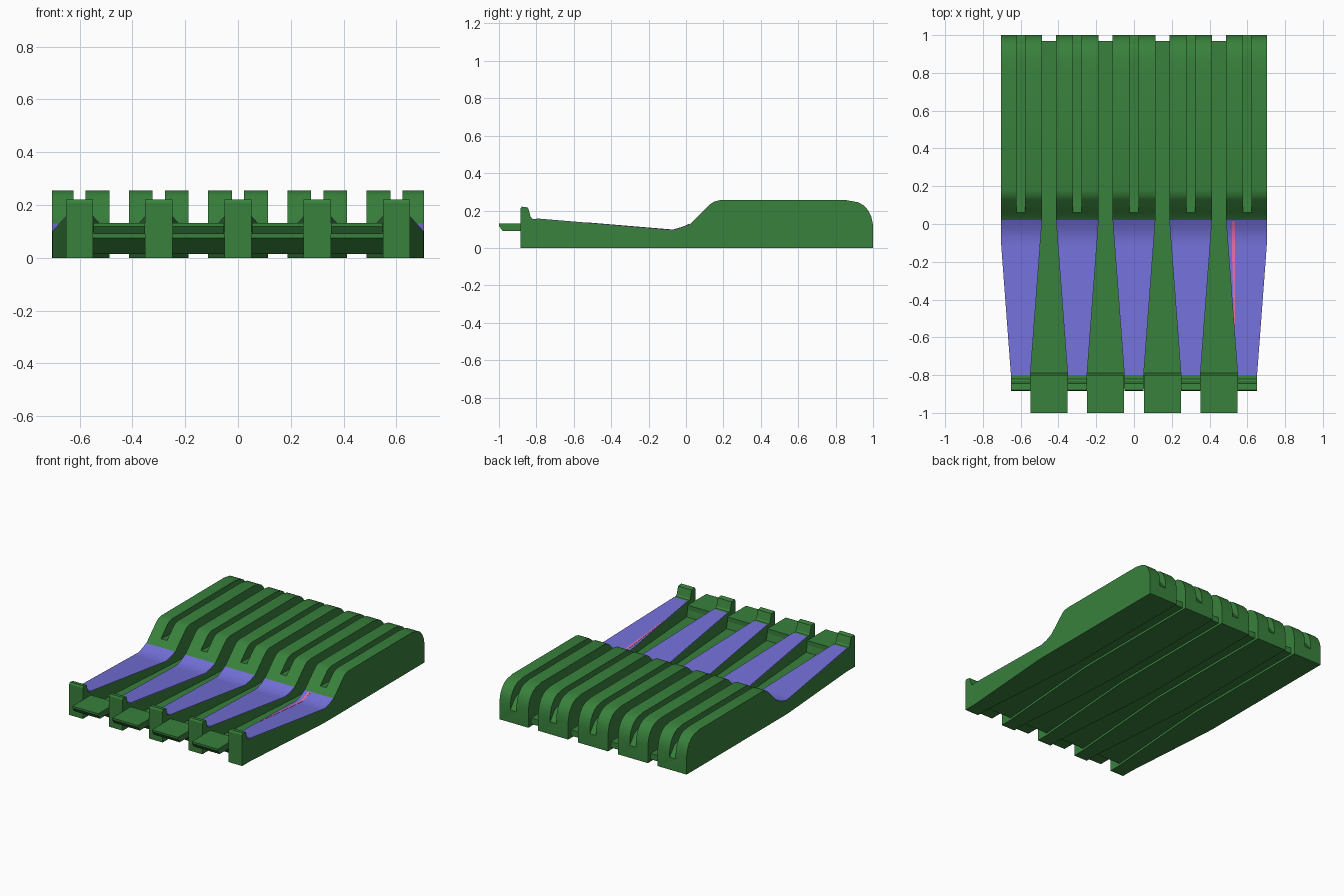
import bpy, bmesh, math

if "Cube" in bpy.data.objects:
    bpy.data.objects.remove(bpy.data.objects["Cube"])


def material(name, rgb):
    m = bpy.data.materials.new(name)
    m.diffuse_color = (*rgb, 1)
    m.use_nodes = True
    m.node_tree.nodes["Principled BSDF"].inputs["Base Color"].default_value = m.diffuse_color
    return m


GREEN = material("green", (0.04, 0.22, 0.045))
BLUE = material("violet blue", (0.17, 0.16, 0.68))
PINK = material("pink", (0.75, 0.16, 0.38))


def loft(name, sections, mat):
    """Skin a list of closed sections, all with the same point count."""
    bm = bmesh.new()
    rings = [[bm.verts.new(p) for p in s] for s in sections]
    n = len(rings[0])
    for a, b in zip(rings, rings[1:]):
        for i in range(n):
            j = (i + 1) % n
            bm.faces.new((a[i], a[j], b[j], b[i]))
    bm.faces.new(rings[0])
    bm.faces.new(rings[-1])
    bmesh.ops.remove_doubles(bm, verts=bm.verts, dist=1e-5)
    bmesh.ops.dissolve_degenerate(bm, edges=bm.edges, dist=1e-5)
    bmesh.ops.recalc_face_normals(bm, faces=bm.faces)
    me = bpy.data.meshes.new(name)
    bm.to_mesh(me)
    bm.free()
    me.materials.append(mat)
    ob = bpy.data.objects.new(name, me)
    bpy.context.collection.objects.link(ob)
    bpy.context.view_layer.objects.active = ob
    bpy.ops.object.select_all(action='DESELECT')
    ob.select_set(True)
    bpy.ops.object.shade_smooth_by_angle(angle=math.radians(25))
    return ob


def lerp_table(table, y):
    if y <= table[0][0]:
        return table[0][1]
    for (a, u), (b, v) in zip(table, table[1:]):
        if y <= b:
            return u + (v - u) * (y - a) / (b - a)
    return table[-1][1]


# Side profile of the rails: front lip, dipping tray, raised rounded back
TOP = [(-0.885, 0.21), (-0.878, 0.221), (-0.845, 0.216), (-0.83, 0.165),
       (-0.82, 0.156), (-0.8, 0.155), (-0.12, 0.098), (-0.07, 0.094),
       (-0.02, 0.108), (0.02, 0.126), (0.06, 0.165), (0.13, 0.234),
       (0.15, 0.248), (0.18, 0.255), (0.86, 0.255), (0.92, 0.244),
       (0.95, 0.228), (0.975, 0.2), (0.99, 0.17), (1.0, 0.125)]
GAP = [(-0.8, 0.0985), (0.02, 0.037)]            # half width of the channels
SLOT = [(0.06, 0.165), (0.1, 0.16), (0.94, 0.16), (1.0, 0.085)]  # slot floor
EDGE, SLOT_W = 0.705, 0.023


def limits(c, y):
    g = lerp_table(GAP, y)
    return max(-EDGE, c - 0.15 + g), min(EDGE, c + 0.15 - g)


def plate(name, rows, mat, lift, thick):
    """Thin sheet lying on the tray; rows hold (y, left, right)."""
    secs = []
    for y, l, r in rows:
        z = lerp_table(TOP, y)
        secs.append([(l, y, z + lift - thick), (l, y, z + lift),
                     (r, y, z + lift), (r, y, z + lift - thick)])
    return loft(name, secs, mat)


# Five rails with a slot in the raised part, each with a coloured pad
for k in range(5):
    c = -0.6 + 0.3 * k
    secs = []
    for y, z in TOP:
        l, r = limits(c, y)
        f = z if y <= 0.06 else min(z, lerp_table(SLOT, y))
        s, t = c - SLOT_W, c + SLOT_W
        secs.append([(l, y, 0), (l, y, z), (s, y, z), (s, y, f),
                     (t, y, f), (t, y, z), (r, y, z), (r, y, 0)])
    loft(f"rail_{k + 1}", secs, GREEN)
    pad = [(y, *limits(c, y)) for y, _ in TOP if -0.81 < y < 0.03]
    plate(f"tray_pad_{k + 1}", pad, BLUE, 0.003, 0.006)

# Pink sliver on the last pad
plate("pink_stripe", [(-0.53, 0.529, 0.534), (-0.12, 0.518, 0.535),
                      (-0.07, 0.518, 0.535), (-0.02, 0.518, 0.535),
                      (0.015, 0.518, 0.535)], PINK, 0.0045, 0.004)

# Four channel floors with a raised tab at the front
for k in range(4):
    c = -0.45 + 0.3 * k
    floor, tab = [], []
    for y, lo, hi in [(-0.87, 0.075, 0.1), (-0.8, 0.015, 0.1),
                      (-0.79, 0.015, 0.055), (0.02, 0.015, 0.055),
                      (0.97, 0.015, 0.055)]:
        g = lerp_table(GAP, y)
        floor.append([(c - g, y, lo), (c - g, y, hi),
                      (c + g, y, hi), (c + g, y, lo)])
    for y, lo, hi in [(-1.0, 0.118, 0.131), (-0.98, 0.09, 0.131),
                      (-0.8, 0.09, 0.131)]:
        g = 0.0975
        tab.append([(c - g, y, lo), (c - g, y, hi),
                    (c + g, y, hi), (c + g, y, lo)])
    loft(f"channel_floor_{k + 1}", floor, GREEN)
    loft(f"front_tab_{k + 1}", tab, GREEN)
